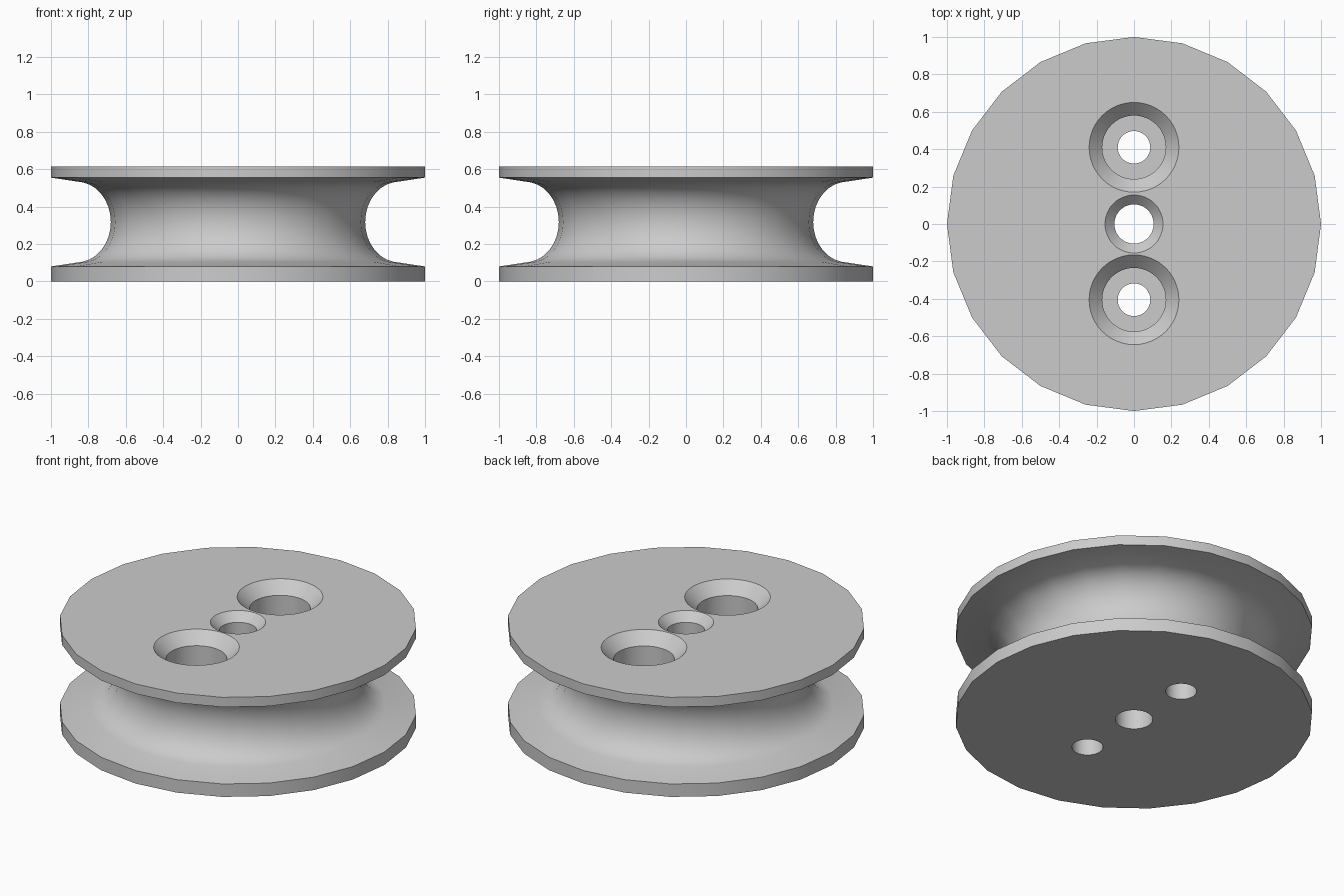
import bpy, bmesh, math

cube = bpy.data.objects.get("Cube")
if cube:
    bpy.data.objects.remove(cube, do_unlink=True)

HEIGHT = 0.615
MID = HEIGHT / 2 + 0.01   # height of the groove's waist

grey = bpy.data.materials.new("light grey")
grey.use_nodes = True
grey.diffuse_color = (0.6, 0.6, 0.6, 1)
grey.node_tree.nodes["Principled BSDF"].inputs["Base Color"].default_value = (0.6, 0.6, 0.6, 1)


def lathe(name, profile, sides, y=0.0):
    """Turn a bottom-to-top (radius, z) profile into a closed solid."""
    bm = bmesh.new()
    rings = []
    for r, z in profile:
        angles = [math.tau * i / sides for i in range(sides)]
        rings.append([bm.verts.new((r * math.cos(a), y + r * math.sin(a), z)) for a in angles])
    for low, high in zip(rings, rings[1:]):
        for i in range(sides):
            j = (i + 1) % sides
            bm.faces.new((low[i], low[j], high[j], high[i]))
    bm.faces.new(rings[0][::-1])
    bm.faces.new(rings[-1])
    mesh = bpy.data.meshes.new(name)
    bm.to_mesh(mesh)
    bm.free()
    mesh.materials.append(grey)
    obj = bpy.data.objects.new(name, mesh)
    bpy.context.collection.objects.link(obj)
    return obj


# Grooved wheel: flat rims, sloped flanges and an elliptical groove
profile = [(1, 0), (1, 0.08)]
for step in range(-7, 8):
    a = math.radians(step * 80 / 7)
    profile.append((0.86 - 0.18 * math.cos(a), MID + 0.215 * math.sin(a)))
profile += [(1, 0.555), (1, HEIGHT)]
wheel = lathe("grooved_wheel", profile, 24)


# Holes: chamfer slopes run on past the top face for a clean cut
def chamfer(r_in, r_out, depth):
    over = 0.02
    return [(r_in, HEIGHT - depth),
            (r_out + over * (r_out - r_in) / depth, HEIGHT + over)]


cutters = [lathe("axle_hole_cutter", [(0.105, -0.1)] + chamfer(0.105, 0.155, 0.05), 48)]
for side, y in (("back", 0.41), ("front", -0.405)):
    steps = [(0.087, -0.1), (0.087, 0.22), (0.17, 0.22)] + chamfer(0.17, 0.24, 0.07)
    cutters.append(lathe(side + "_screw_hole_cutter", steps, 48, y))

bpy.ops.object.select_all(action="DESELECT")
wheel.select_set(True)
bpy.context.view_layer.objects.active = wheel
for cutter in cutters:
    cutter.hide_render = True
    cut = wheel.modifiers.new(cutter.name, "BOOLEAN")
    cut.operation = "DIFFERENCE"
    cut.solver = "EXACT"
    cut.object = cutter
    bpy.ops.object.modifier_apply(modifier=cut.name)
    bpy.data.objects.remove(cutter, do_unlink=True)

# Smooth round surfaces, crisp rims and hole edges
bpy.ops.object.shade_smooth_by_angle(angle=math.radians(30))
